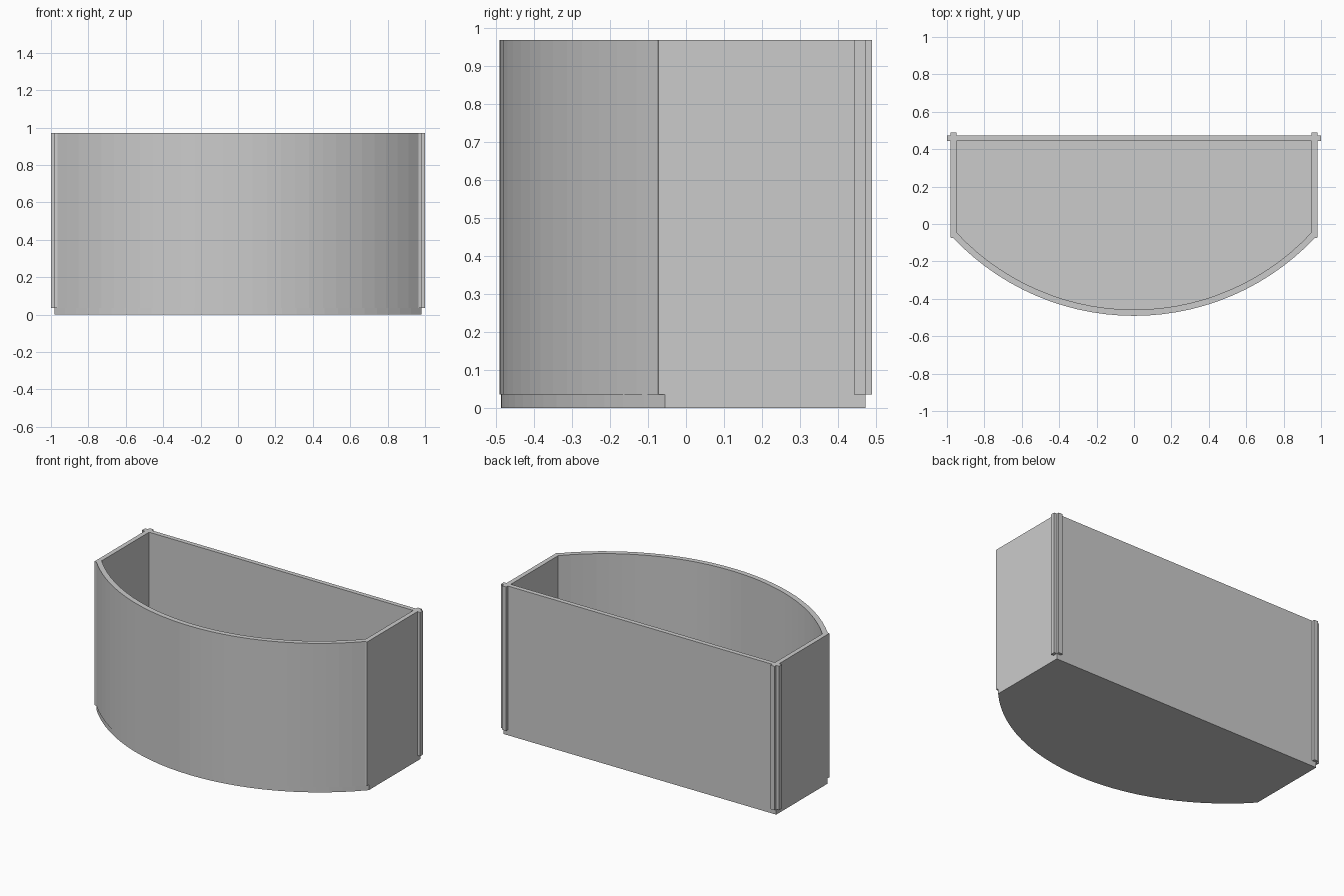
import bpy
import bmesh
from math import asin, sin, cos

if "Cube" in bpy.data.objects:
    bpy.data.objects.remove(bpy.data.objects["Cube"])

CENTRE_Y = 0.839      # centre of the bowed front
FLOOR_TOP = 0.035
RIM = 0.97
SEGMENTS = 28


def front_arc(radius, half_width):
    """Bowed front from left to right."""
    a = asin(half_width / radius)
    angles = [-a + 2 * a * i / SEGMENTS for i in range(SEGMENTS + 1)]
    return [(radius * sin(t), CENTRE_Y - radius * cos(t)) for t in angles]


def outline(radius, half_width, right_side):
    """Front arc closed by a right side profile and its mirror image."""
    return (front_arc(radius, half_width) + right_side
            + [(-x, y) for x, y in reversed(right_side)])


def extrude_loops(name, loops, z0, z1):
    """Fill one outline (with an optional hole) and extrude it upward."""
    bm = bmesh.new()
    for loop in loops:
        verts = [bm.verts.new((x, y, z0)) for x, y in loop]
        for i, v in enumerate(verts):
            bm.edges.new((v, verts[(i + 1) % len(verts)]))
    bmesh.ops.triangle_fill(bm, edges=bm.edges[:], use_beauty=True)
    result = bmesh.ops.extrude_face_region(
        bm, geom=bm.faces[:], use_keep_orig=True)
    top = [g for g in result["geom"] if isinstance(g, bmesh.types.BMVert)]
    bmesh.ops.translate(bm, verts=top, vec=(0, 0, z1 - z0))
    bmesh.ops.recalc_face_normals(bm, faces=bm.faces[:])
    mesh = bpy.data.meshes.new(name)
    bm.to_mesh(mesh)
    bm.free()
    obj = bpy.data.objects.new(name, mesh)
    bpy.context.collection.objects.link(obj)
    return obj


# Floor slab
floor_outline = outline(1.327, 0.98, [(0.98, 0.473)])
extrude_loops("floor", [floor_outline], 0, FLOOR_TOP)

# Walls: side and back panels cross at the rear corners, leaving small tabs
corner_profile = [(0.98, -0.073), (0.98, 0.443), (1.0, 0.443), (1.0, 0.473),
                  (0.98, 0.473), (0.98, 0.49), (0.95, 0.49), (0.95, 0.473)]
outer = outline(1.33, 0.965, corner_profile)
inner = outline(1.297, 0.95, [(0.95, 0.443)])
extrude_loops("walls", [outer, inner], FLOOR_TOP, RIM)
